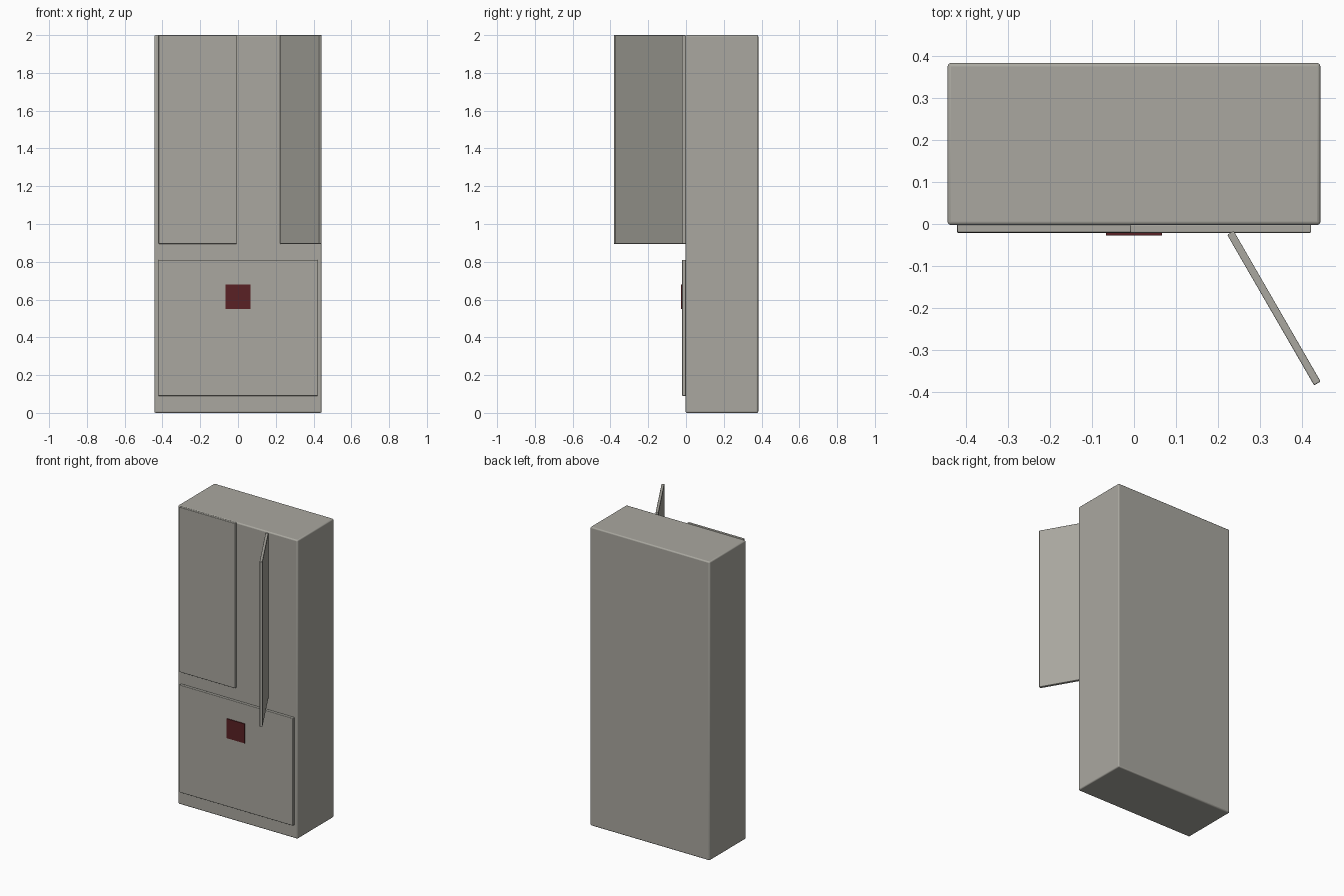
import bpy
import math
from mathutils import Matrix

if "Cube" in bpy.data.objects:
    bpy.data.objects.remove(bpy.data.objects["Cube"], do_unlink=True)


def material(name, rgb):
    m = bpy.data.materials.new(name)
    m.use_nodes = True
    colour = (*rgb, 1)
    m.diffuse_color = colour
    m.node_tree.nodes["Principled BSDF"].inputs["Base Color"].default_value = colour
    return m


steel = material("warm grey", (0.40, 0.39, 0.35))
red = material("dark red", (0.10, 0.015, 0.018))


def box(name, centre, size, mat, bevel=0, turn=0):
    """Box with softened edges, turned about its upright axis."""
    bpy.ops.mesh.primitive_cube_add(size=1, location=centre)
    ob = bpy.context.object
    ob.name = name
    ob.data.transform(Matrix.Diagonal((*size, 1)))
    ob.rotation_euler.z = math.radians(turn)
    ob.data.materials.append(mat)
    if bevel:
        mod = ob.modifiers.new("soft edges", "BEVEL")
        mod.width = bevel
        mod.segments = 3
        bpy.ops.object.shade_smooth_by_angle(angle=math.radians(35))
    return ob


# Cabinet
box("cabinet", (0, 0.19, 1), (0.886, 0.385, 2), steel, 0.008)

# Upper doors: one closed, one swung open
door_size = (0.413, 0.018, 1.105)
door_z = 1.4475
box("closed_door", (-0.2135, -0.011, door_z), door_size, steel, 0.003)
box("open_door", (0.3325, -0.2, door_z), door_size, steel, 0.003, turn=-60)

# Freezer drawer with its square badge plate
box("lower_drawer", (0, -0.011, 0.45), (0.842, 0.02, 0.72), steel, 0.003)
box("badge_plate", (0, -0.0235, 0.615), (0.134, 0.007, 0.13), red)
